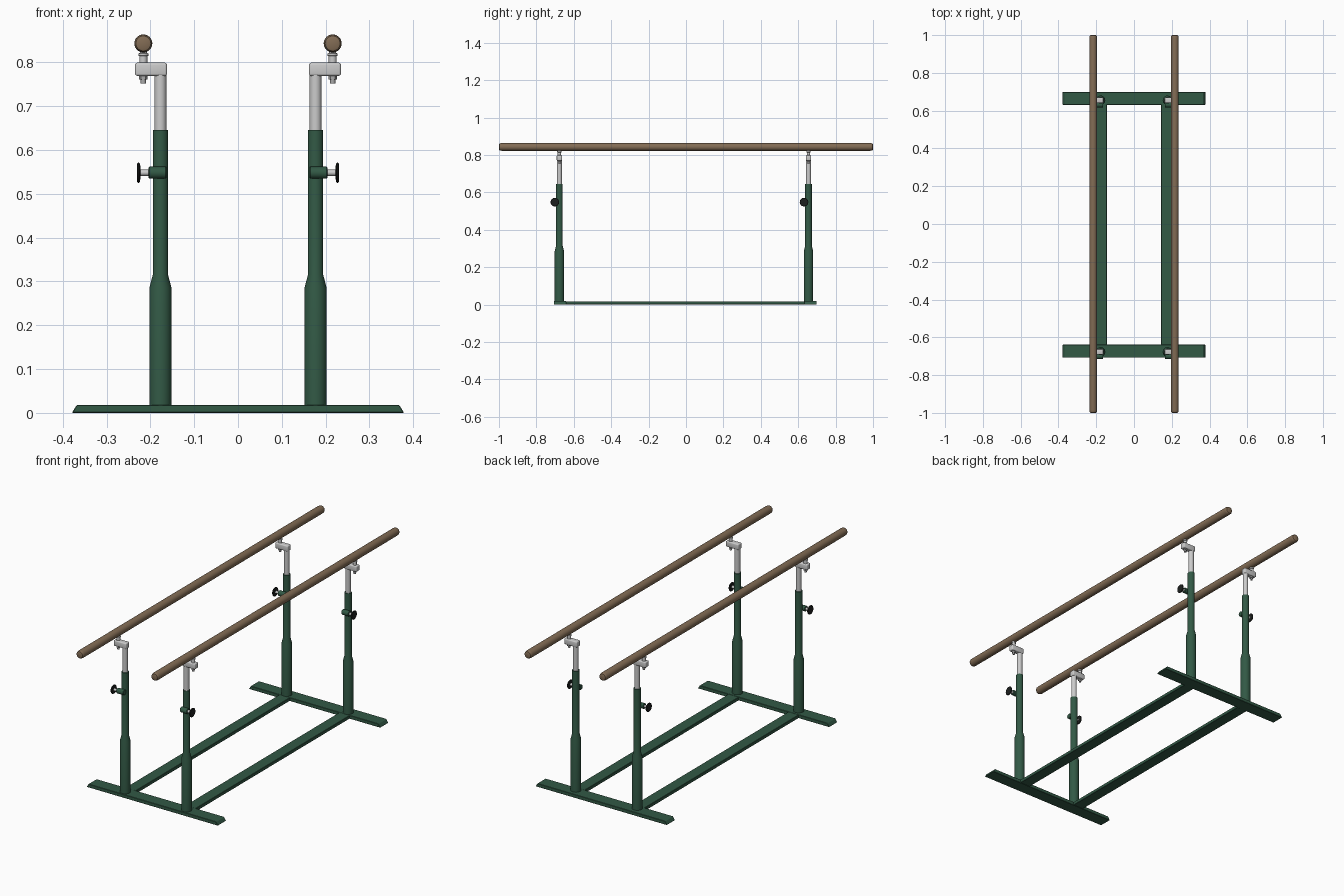
import bpy, bmesh, math
from mathutils import Matrix, Vector

if "Cube" in bpy.data.objects:
    bpy.data.objects.remove(bpy.data.objects["Cube"])


def material(name, rgb):
    m = bpy.data.materials.new(name)
    m.diffuse_color = (*rgb, 1)
    m.use_nodes = True
    m.node_tree.nodes["Principled BSDF"].inputs["Base Color"].default_value = m.diffuse_color
    return m


GREEN = material("green paint", (0.032, 0.100, 0.060))
WOOD = material("brown wood", (0.225, 0.150, 0.090))
STEEL = material("light steel", (0.60, 0.60, 0.60))
BOLT = material("bolt steel", (0.40, 0.40, 0.40))
BLACK = material("black plastic", (0.012, 0.014, 0.013))


def finish(bm, name, mat, smooth=True):
    bmesh.ops.recalc_face_normals(bm, faces=bm.faces)
    me = bpy.data.meshes.new(name)
    bm.to_mesh(me)
    bm.free()
    ob = bpy.data.objects.new(name, me)
    bpy.context.collection.objects.link(ob)
    me.materials.append(mat)
    if smooth:
        bpy.ops.object.select_all(action='DESELECT')
        ob.select_set(True)
        bpy.context.view_layer.objects.active = ob
        bpy.ops.object.shade_smooth_by_angle(angle=math.radians(35))
    return ob


def lathe(name, profile, origin, axis, mat, sides=32):
    """Revolve (radius, distance) points about an axis through origin."""
    bm = bmesh.new()
    turn = Vector((0, 0, 1)).rotation_difference(Vector(axis)).to_matrix().to_4x4()
    rings = []
    for r, h in profile:
        rings.append([bm.verts.new((r * math.cos(2 * math.pi * i / sides),
                                    r * math.sin(2 * math.pi * i / sides), h))
                      for i in range(sides)])
    for a, b in zip(rings, rings[1:]):
        for i in range(sides):
            j = (i + 1) % sides
            bm.faces.new((a[i], a[j], b[j], b[i]))
    bm.faces.new(rings[0])
    bm.faces.new(rings[-1])
    bm.transform(Matrix.Translation(origin) @ turn)
    return finish(bm, name, mat)


def box(name, lo, hi, mat, bevel=0.0, segments=1, end_slope=0.0):
    bm = bmesh.new()
    bmesh.ops.create_cube(bm, size=1)
    for v in bm.verts:
        v.co = Vector([lo[k] if v.co[k] < 0 else hi[k] for k in range(3)])
        if end_slope and v.co.z > lo[2] + 1e-5:
            v.co.x -= math.copysign(end_slope, v.co.x)
    if bevel:
        bmesh.ops.bevel(bm, geom=bm.edges[:], offset=bevel, segments=segments,
                        profile=0.5, affect='EDGES')
    return finish(bm, name, mat, segments > 1)


ENDS = {"front": (-0.677, -0.673), "rear": (0.655, 0.665)}  # post y, foot y
POST_X, RAIL_X = 0.177, 0.216

# Cross feet with sloped ends
for end, (_, fy) in ENDS.items():
    box(f"{end}_foot", (-0.379, fy - 0.034, 0), (0.379, fy + 0.034, 0.018),
        GREEN, bevel=0.0015, end_slope=0.011)

for side, s in (("left", -1), ("right", 1)):
    # Long base beam
    x = 0.173 * s
    box(f"{side}_base_beam", (x - 0.03, -0.64, 0.0005), (x + 0.03, 0.633, 0.0175),
        GREEN, bevel=0.0015)
    # Wooden hand rail with rounded ends
    lathe(f"{side}_hand_rail",
          [(0.012, -1), (0.017, -0.998), (0.0195, -0.993), (0.0205, -0.985),
           (0.0205, 0.985), (0.0195, 0.993), (0.017, 0.998), (0.012, 1)],
          (RAIL_X * s, 0, 0.843), (0, 1, 0), WOOD)

    for end, (py, _) in ENDS.items():
        tag = f"{end}_{side}"
        px, rx = POST_X * s, RAIL_X * s
        # Stepped outer post and telescoping inner tube
        lathe(f"{tag}_post", [(0.025, 0.01), (0.025, 0.286), (0.0175, 0.315),
                              (0.0175, 0.645)], (px, py, 0), (0, 0, 1), GREEN)
        lathe(f"{tag}_inner_tube", [(0.0135, 0.60), (0.0135, 0.785)],
              (px, py, 0), (0, 0, 1), STEEL)
        # Offset head block
        xs = sorted((0.162 * s, 0.235 * s))
        box(f"{tag}_head_block", (xs[0], py - 0.0145, 0.769),
            (xs[1], py + 0.0145, 0.799), STEEL, bevel=0.005, segments=3)
        # Pivot bolt, nuts and collar carrying the rail
        lathe(f"{tag}_pivot_bolt", [(0.006, 0.752), (0.006, 0.830)],
              (rx, py, 0), (0, 0, 1), BOLT, 16)
        lathe(f"{tag}_lower_nut", [(0.010, 0.761), (0.010, 0.770)],
              (rx, py, 0), (0, 0, 1), BOLT, 6)
        lathe(f"{tag}_collar", [(0.009, 0.797), (0.009, 0.814), (0.0115, 0.815),
                                (0.0115, 0.820), (0.008, 0.821), (0.008, 0.828)],
              (rx, py, 0), (0, 0, 1), STEEL, 20)
        # Clamp boss, screw and hand knob
        ky = py - 0.024
        lathe(f"{tag}_clamp_boss", [(0.012, 0.163), (0.0137, 0.165), (0.0137, 0.202),
                                    (0.012, 0.204)],
              (0, ky, 0.548), (s, 0, 0), GREEN, 24)
        lathe(f"{tag}_clamp_screw", [(0.007, 0.19), (0.007, 0.226)],
              (0, ky, 0.548), (s, 0, 0), STEEL, 16)
        lathe(f"{tag}_knob", [(0.010, 0.2225), (0.021, 0.2235), (0.023, 0.226),
                              (0.023, 0.228), (0.021, 0.230)],
              (0, ky, 0.548), (s, 0, 0), BLACK, 24)
